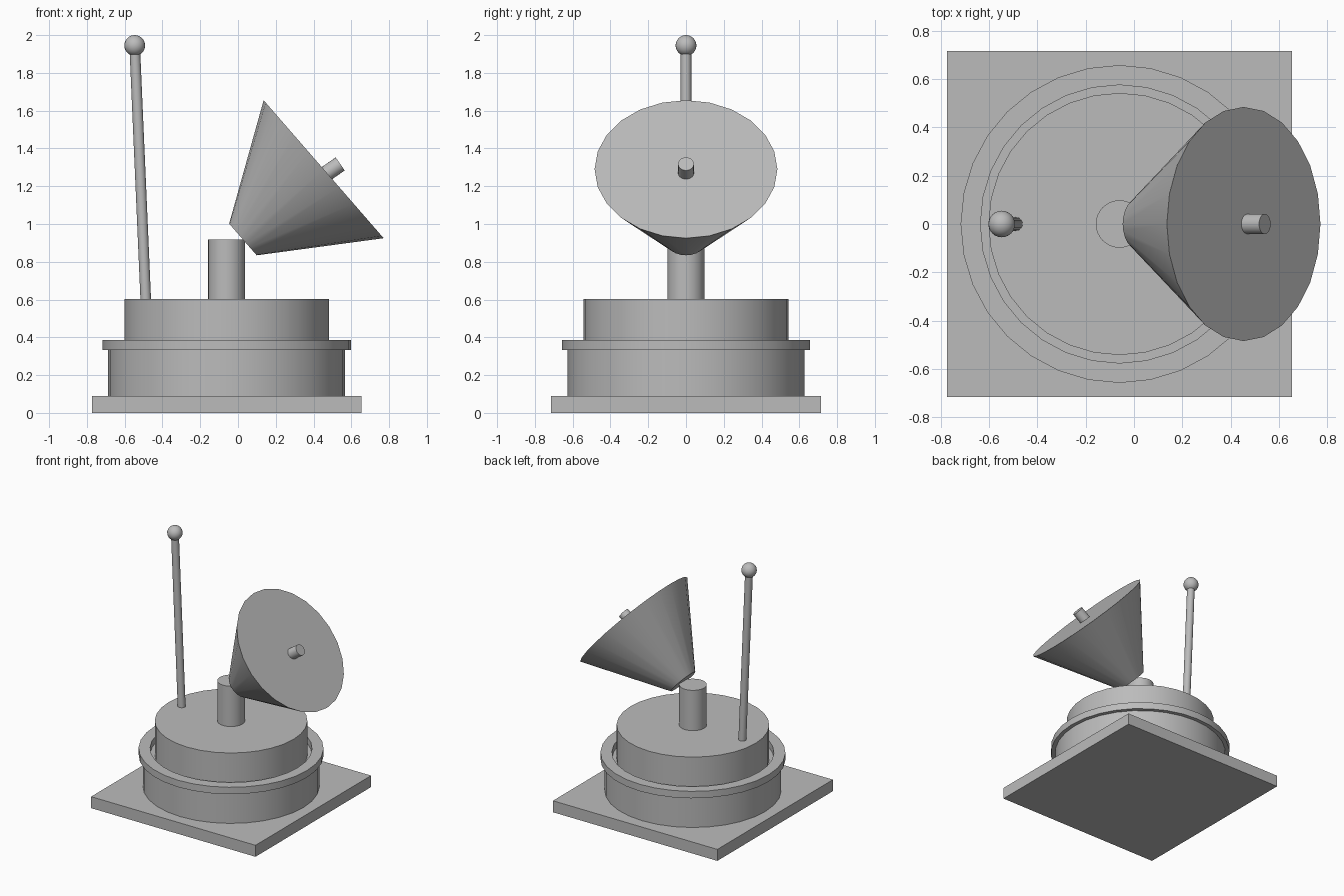
import bpy
import bmesh
import math
from mathutils import Vector, Matrix

if "Cube" in bpy.data.objects:
    bpy.data.objects.remove(bpy.data.objects["Cube"], do_unlink=True)

AXIS_X = -0.06  # centre line of the base and drums

grey = bpy.data.materials.new("plain_grey")
grey.use_nodes = True
grey.diffuse_color = (0.5, 0.5, 0.5, 1)
grey.node_tree.nodes["Principled BSDF"].inputs["Base Color"].default_value = (0.5, 0.5, 0.5, 1)


def add_object(name, bm):
    bmesh.ops.recalc_face_normals(bm, faces=bm.faces)
    mesh = bpy.data.meshes.new(name)
    bm.to_mesh(mesh)
    bm.free()
    mesh.materials.append(grey)
    obj = bpy.data.objects.new(name, mesh)
    bpy.context.collection.objects.link(obj)
    bpy.ops.object.select_all(action="DESELECT")
    obj.select_set(True)
    bpy.context.view_layer.objects.active = obj
    bpy.ops.object.shade_smooth_by_angle(angle=math.radians(35))
    return obj


def frustum(name, start, end, r_start, r_end, sides):
    """Capped cone or cylinder running between two points."""
    start, end = Vector(start), Vector(end)
    axis = end - start
    turn = axis.to_track_quat("Z", "Y").to_matrix().to_4x4()
    bm = bmesh.new()
    bmesh.ops.create_cone(bm, cap_ends=True, segments=sides, radius1=r_start,
                          radius2=r_end, depth=axis.length,
                          matrix=Matrix.Translation((start + end) / 2) @ turn)
    return add_object(name, bm)


def drum(name, radius, bottom, top, sides=32):
    return frustum(name, (AXIS_X, 0, bottom), (AXIS_X, 0, top), radius, radius, sides)


# Square base plate
bm = bmesh.new()
bmesh.ops.create_cube(bm, size=1, matrix=Matrix.Translation((AXIS_X, 0, 0.045))
                      @ Matrix.Diagonal((1.425, 1.43, 0.09, 1)))
add_object("base_plate", bm)

# Stacked drums and central post
drum("lower_drum", 0.627, 0.09, 0.335)
drum("upper_drum", 0.542, 0.335, 0.602)
drum("dish_post", 0.098, 0.602, 0.918)

# Raised collar: square-section ring around the lower drum's top
bm = bmesh.new()
inner, outer, low, high = 0.575, 0.657, 0.333, 0.387
section = [(inner, low), (outer, low), (outer, high), (inner, high)]
verts = [bm.verts.new((AXIS_X + r, 0, z)) for r, z in section]
edges = [bm.edges.new((verts[i], verts[(i + 1) % 4])) for i in range(4)]
bmesh.ops.spin(bm, geom=verts + edges, cent=(AXIS_X, 0, 0), axis=(0, 0, 1),
               angle=math.tau, steps=32, use_merge=True)
bmesh.ops.remove_doubles(bm, verts=bm.verts, dist=0.0001)
add_object("collar_ring", bm)

# Tilted dish and its feed stub
frustum("dish", (0.026, 0, 0.918), (0.4535, 0, 1.29), 0.111, 0.484, 24)
frustum("dish_feed", (0.426, 0, 1.238), (0.541, 0, 1.318), 0.042, 0.042, 20)

# Leaning antenna with a ball tip
frustum("antenna_rod", (-0.488, 0, 0.59), (-0.547, 0, 1.945), 0.028, 0.028, 20)
bm = bmesh.new()
bmesh.ops.create_uvsphere(bm, u_segments=24, v_segments=16, radius=0.055,
                          matrix=Matrix.Translation((-0.547, 0, 1.945)))
add_object("antenna_ball", bm)
